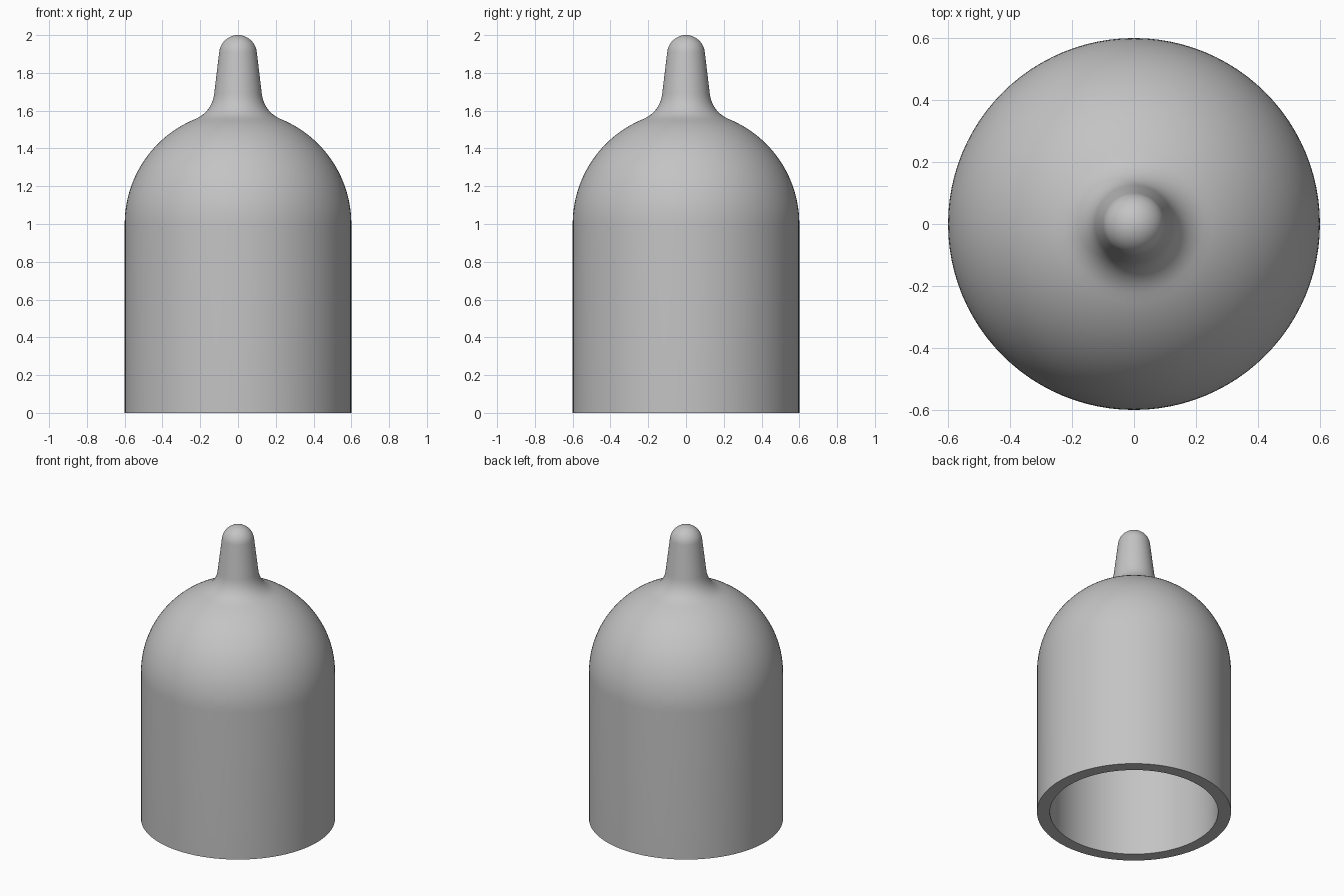
import bpy
import bmesh
from math import sin, cos, pi, radians
from mathutils import Matrix

if "Cube" in bpy.data.objects:
    bpy.data.objects.remove(bpy.data.objects["Cube"], do_unlink=True)

RADIUS, INNER, SPRING = 0.6, 0.52, 1.0
SEGMENTS = 96

grey = bpy.data.materials.new("plain grey")
grey.use_nodes = True
colour = (0.55, 0.55, 0.55, 1)
grey.diffuse_color = colour
grey.node_tree.nodes["Principled BSDF"].inputs["Base Color"].default_value = colour


def arc(radius, height, start, end, steps):
    """Profile points on a circle centred on the axis, angles from horizontal."""
    angles = [radians(start + (end - start) * i / steps) for i in range(steps + 1)]
    return [(radius * cos(a), height + radius * sin(a)) for a in angles]


def bezier(a, b, c, steps):
    """Soft fillet from a to c, pulled towards b."""
    points = []
    for i in range(steps + 1):
        t = i / steps
        points.append(tuple((1 - t) ** 2 * p + 2 * t * (1 - t) * q + t * t * r
                            for p, q, r in zip(a, b, c)))
    return points


def lathe(name, profile):
    """Revolve a profile that starts and ends on the axis."""
    bm = bmesh.new()
    verts = [bm.verts.new((max(r, 0), 0, z)) for r, z in profile]
    edges = [bm.edges.new(pair) for pair in zip(verts, verts[1:])]
    bmesh.ops.spin(bm, geom=verts + edges, cent=(0, 0, 0), axis=(0, 0, 1),
                   angle=2 * pi, steps=SEGMENTS)
    bmesh.ops.remove_doubles(bm, verts=bm.verts, dist=0.0001)
    bmesh.ops.recalc_face_normals(bm, faces=bm.faces)
    mesh = bpy.data.meshes.new(name)
    bm.to_mesh(mesh)
    bm.free()
    mesh.materials.append(grey)
    obj = bpy.data.objects.new(name, mesh)
    bpy.context.collection.objects.link(obj)
    bpy.ops.object.select_all(action="DESELECT")
    obj.select_set(True)
    bpy.context.view_layer.objects.active = obj
    bpy.ops.object.shade_smooth_by_angle(angle=radians(35))
    return obj


# Hollow inside, open rim and outer dome
profile = arc(INNER, SPRING, 90, 0, 24) + [(INNER, 0), (RADIUS, 0)]
profile += arc(RADIUS, SPRING, 0, 68, 24)

# Fillet into the tapered teat, then its round tip
profile += bezier(profile[-1], (0.138, 1.595), (0.126, 1.69), 10)[1:]
profile += arc(0.1, 1.9, 6, 90, 12)

lathe("domed_cup", profile)
